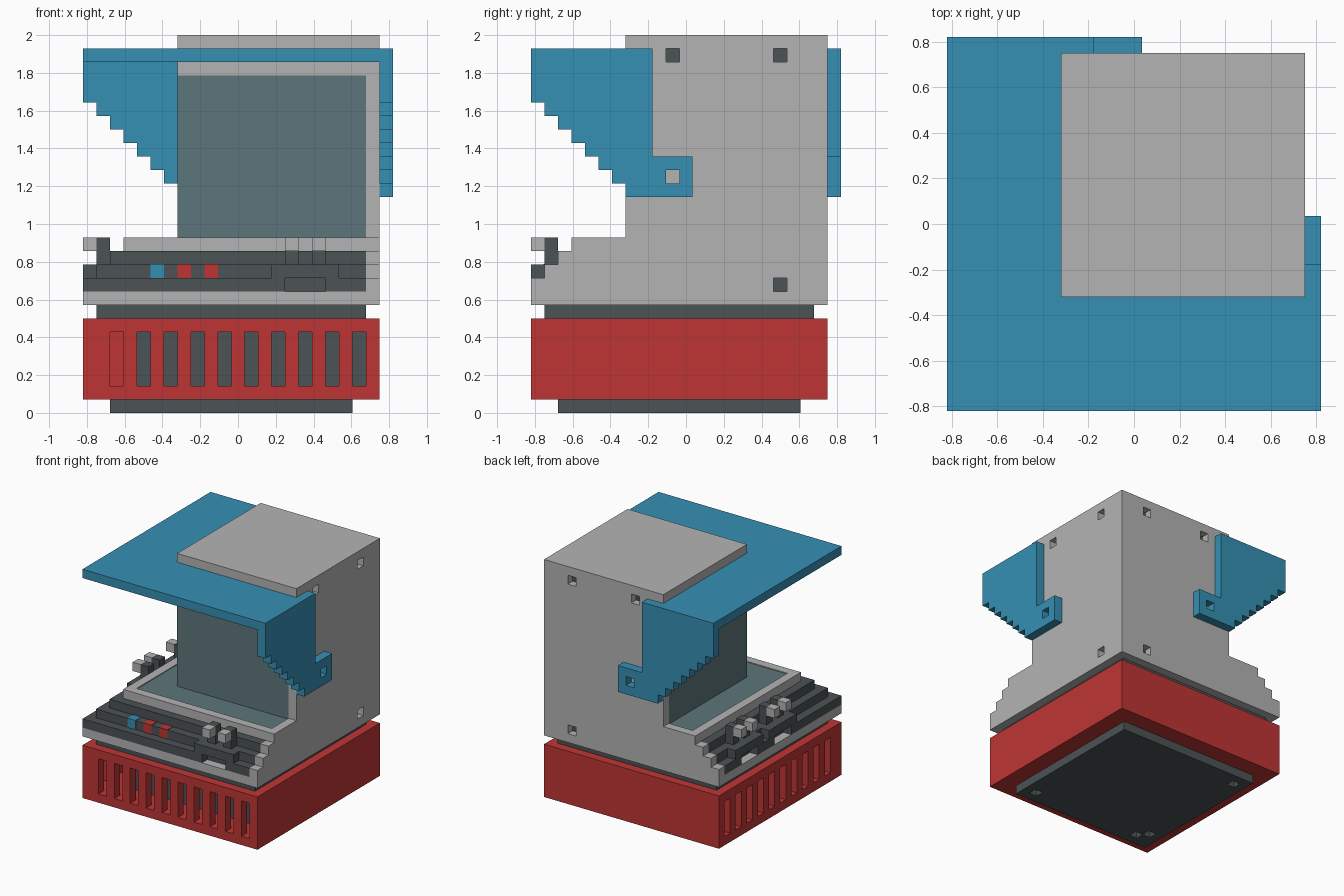
import bpy, bmesh

if "Cube" in bpy.data.objects:
    bpy.data.objects.remove(bpy.data.objects["Cube"], do_unlink=True)

U = 1 / 14      # one grid cell
MID = 11.5      # grid centre in x and y


def material(name, rgb):
    m = bpy.data.materials.new(name)
    m.use_nodes = True
    m.diffuse_color = (*rgb, 1)
    m.node_tree.nodes["Principled BSDF"].inputs["Base Color"].default_value = (*rgb, 1)
    return m


GRAY = material("light gray", (0.456, 0.456, 0.456))
DARK = material("dark gray", (0.072, 0.084, 0.089))
RED = material("red", (0.52, 0.036, 0.036))
BLUE = material("blue", (0.036, 0.279, 0.456))
GLASS = material("screen teal", (0.107, 0.181, 0.198))


def prism(name, mat, profile, a, b, swap=False):
    """Extrude a (y, z) profile along x from a to b; swap exchanges x and y."""
    bm = bmesh.new()

    def ring(t):
        return [bm.verts.new(((((y if swap else t) - MID) * U),
                              (((t if swap else y) - MID) * U), z * U)) for y, z in profile]
    r0, r1 = ring(a), ring(b)
    n = len(profile)
    bm.faces.new(r0)
    bm.faces.new(r1[::-1])
    for i in range(n):
        j = (i + 1) % n
        bm.faces.new((r0[j], r0[i], r1[i], r1[j]))
    bmesh.ops.recalc_face_normals(bm, faces=bm.faces)
    me = bpy.data.meshes.new(name)
    bm.to_mesh(me)
    bm.free()
    me.materials.append(mat)
    ob = bpy.data.objects.new(name, me)
    bpy.context.collection.objects.link(ob)
    return ob


def box(name, mat, x, y, z, swap=False):
    return prism(name, mat, [(y[0], z[0]), (y[1], z[0]), (y[1], z[1]), (y[0], z[1])],
                 x[0], x[1], swap)


def cut(ob, boxes):
    """Subtract boxes, each (x, y, z, swap), and discard the cutters."""
    for x, y, z, swap in boxes:
        cutter = box("cutter", ob.data.materials[0], x, y, z, swap)
        cutter.hide_render = True
        mod = ob.modifiers.new("cut", 'BOOLEAN')
        mod.operation = 'DIFFERENCE'
        mod.solver = 'EXACT'
        mod.object = cutter
        bpy.context.view_layer.objects.active = ob
        bpy.ops.object.modifier_apply(modifier=mod.name)
        bpy.data.objects.remove(cutter, do_unlink=True)


def cell(i):
    return (i, i + 1)


# Foot plate with screw holes
foot = box("foot_plate", DARK, (2, 20), (2, 20), (0, 1))
cut(foot, [(cell(i), cell(j), (-0.5, 0.9), False)
           for i, j in ((18, 3), (3, 18), (4, 3), (3, 4))])

# Hollow red base with vent slots on two sides, around a dark core
base = box("base", RED, (0, 22), (0, 22), (1, 7))
slots = [((1, 21), (1, 21), (2, 6), False)]
slots += [(cell(i), (-0.5, 1.5), (2, 6), s) for s in (False, True) for i in range(2, 21, 2)]
cut(base, slots)
box("base_core", DARK, (3, 21), (3, 21), (2, 6))
box("neck", DARK, (1, 21), (1, 21), (7, 8))

# Cabinet: floor slab, two stepped walls, cap
box("cabinet_floor", GRAY, (0, 21), (0, 21), (8, 9))
steps = [(0, 8), (0, 10), (1, 10), (1, 11), (2, 11), (2, 12), (3, 12), (3, 13), (7, 13), (7, 25)]
bolts = [(10, 26), (18, 26), (18, 9)]
holes = [((21.1, 22.5), cell(j), cell(k), s) for s in (False, True) for j, k in bolts]
left_wall = prism("left_wall", GRAY, steps + [(22, 25), (22, 8)], 21, 22)
back_wall = prism("back_wall", GRAY, steps + [(21, 25), (21, 8)], 21, 22, True)
cap = box("cabinet_cap", GRAY, (7, 22), (7, 22), (25, 28))
cut(left_wall, [h for h in holes if h[2][0] == 9 and not h[3]])
cut(back_wall, [h for h in holes if h[2][0] == 9 and h[3]])
cut(cap, [h for h in holes if h[2][0] == 26])
for _, y, z, s in holes:
    box("bolt_hole_bottom", DARK, (21.1, 21.15), y, z, s)

# Stepped control console with notches below the stick platforms
console = box("console_lower", DARK, (0, 21), (0, 21), (9, 10))
stations = [(14, False), (14, True), (8, True)]
cut(console, [((i + 1, i + 4), (-0.5, 1), (9, 10), s) for i, s in stations])
box("console_middle", DARK, (1, 21), (1, 21), (10, 11))
box("console_upper", DARK, (2, 21), (2, 21), (11, 12))

# Platforms with pairs of sticks
for i, s in stations:
    box("stick_platform", DARK, (i, i + 5), (0, 1), (10, 11), s)
    for k in (i + 1, i + 3):
        box("stick", DARK, cell(k), (1, 2), (11, 13), s)
        box("stick_knob", GRAY, cell(k), (0, 1), (12, 13), s)

# Buttons on the front step
for i, mat in ((5, BLUE), (7, RED), (9, RED)):
    box("button", mat, cell(i), (0.95, 1.95), (10, 11.05))

# Screen frame and glass
box("screen_frame_front", GRAY, (3, 21), (3, 4), (12, 13))
box("screen_frame_side", GRAY, (3, 4), (4, 21), (12, 13))
box("floor_screen", GLASS, (4, 21), (4, 21), (12, 12.9))
box("upright_screen", GLASS, (7, 21), (7, 21), (12.9, 25))

# Canopy and its two stepped brackets
box("canopy_front", BLUE, (0, 22), (0, 7), (26, 27))
box("canopy_side", BLUE, (0, 7), (7, 22), (26, 27))
outline = [(0, 27), (9, 27), (9, 19), (12, 19), (12, 16)]
for j in range(7, 0, -1):
    outline += [(j, 23 - j), (j, 24 - j)]
outline.append((0, 23))
for name, s in (("left_bracket", False), ("back_bracket", True)):
    bracket = prism(name, BLUE, outline, 22, 23, s)
    cut(bracket, [((21.5, 23.5), cell(10), cell(17), s)])
